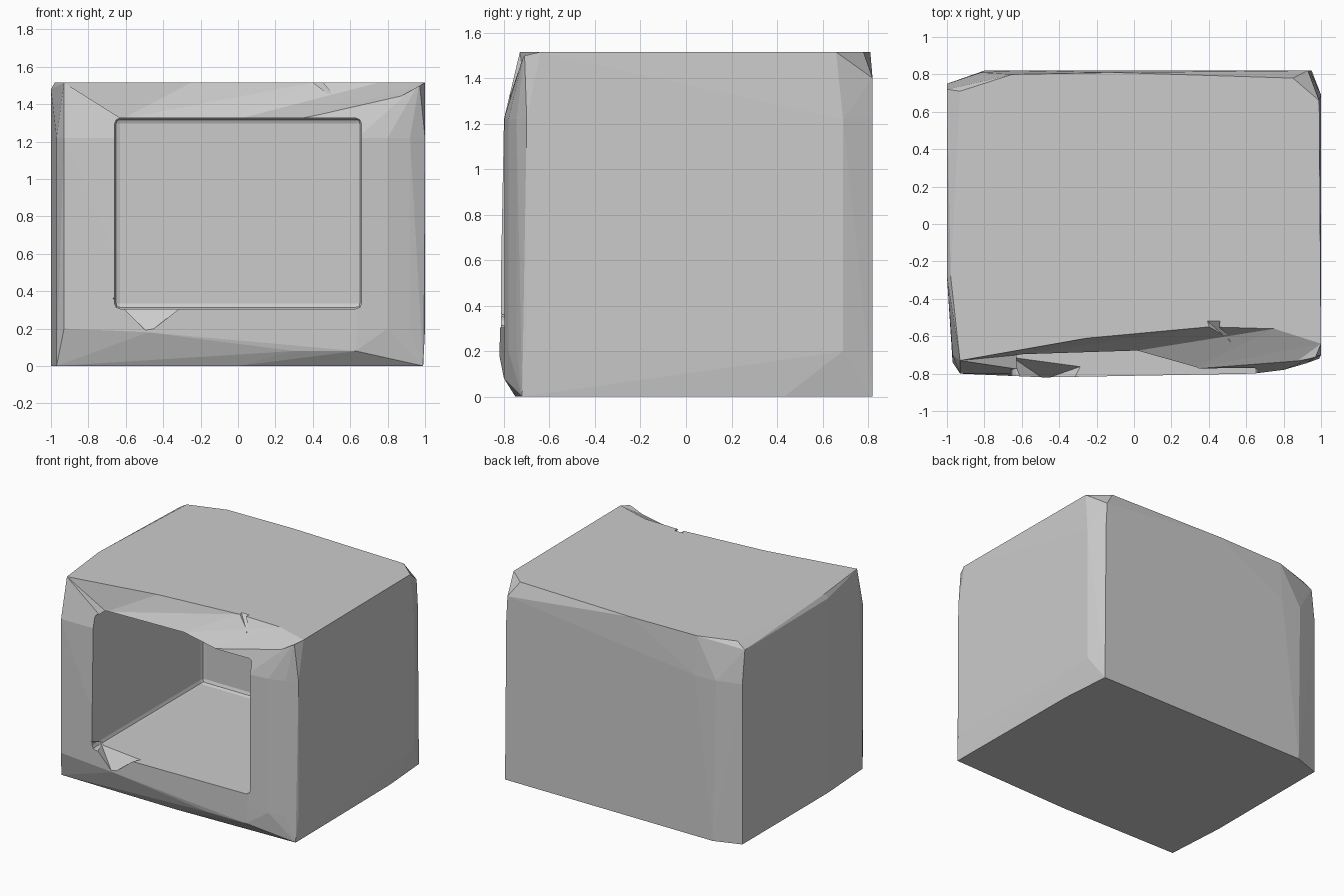
import bpy
import bmesh
from mathutils import Vector

cube = bpy.data.objects.get("Cube")
if cube:
    bpy.data.objects.remove(cube, do_unlink=True)

stone = bpy.data.materials.new("pale_grey_stone")
stone.use_nodes = True
stone.diffuse_color = (0.6, 0.6, 0.6, 1)
stone.node_tree.nodes["Principled BSDF"].inputs["Base Color"].default_value = (0.6, 0.6, 0.6, 1)


def hull(name, points, bevel=0.0):
    """Chipped solid wrapped around a few corner points."""
    bm = bmesh.new()
    for p in points:
        bm.verts.new(p)
    result = bmesh.ops.convex_hull(bm, input=bm.verts)
    loose = set(result["geom_interior"]) | set(result["geom_unused"])
    bmesh.ops.delete(bm, geom=[v for v in loose if isinstance(v, bmesh.types.BMVert)], context="VERTS")
    bmesh.ops.dissolve_limit(bm, angle_limit=0.005, verts=bm.verts, edges=bm.edges)
    if bevel:
        bmesh.ops.bevel(bm, geom=bm.edges[:], offset=bevel, segments=2, profile=0.5, affect="EDGES")
    bmesh.ops.recalc_face_normals(bm, faces=bm.faces)
    mesh = bpy.data.meshes.new(name)
    bm.to_mesh(mesh)
    bm.free()
    mesh.materials.append(stone)
    obj = bpy.data.objects.new(name, mesh)
    bpy.context.collection.objects.link(obj)
    return obj


def level(z, outline):
    return [Vector((x, y, z)) for x, y in outline]


def shifted(points, offset):
    return points + [p + Vector(offset) for p in points]


# Worn outer block: outlines at the foot, the body and the top
sides = [(1, -0.7), (1, 0.69), (0.94, 0.82), (-0.65, 0.82), (-0.82, 0.81), (-1, 0.75), (-1, -0.28)]
front = [(-0.97, -0.7), (-0.93, -0.8), (0.64, -0.8), (0.8, -0.78), (0.92, -0.745)]
foot = [(-0.97, -0.74), (0, -0.75), (0.99, -0.72), (0.98, 0.43), (0.95, 0.82),
        (-0.8, 0.82), (-1, 0.75), (-1, -0.28)]
crown = [(-0.93, -0.73), (0.97, -0.71), (1, -0.64), (0.99, 0.66), (0.85, 0.78), (-0.1, 0.81),
         (-0.65, 0.8), (-0.93, 0.71), (-0.98, -0.28)]
block = level(0, foot) + level(0.2, sides + front) + level(1.22, sides + front) + level(1.515, crown)
block += [Vector(p) for p in [(-0.48, -0.82, 0.18), (0.3, -0.8, 0.08), (0.63, -0.8, 0.08),
                              (-1, 0.72, 1.47), (-1, -0.28, 1.48), (1, -0.64, 1.5), (0.93, 0.82, 1.4)]]
body = hull("hollow_block", block)

# Deep rectangular recess with softened inner corners
opening = level(0.305, [(-0.66, 0.52), (0.66, 0.52), (0.66, -1.1), (-0.66, -1.1)])
cavity = hull("recess_cutter", shifted(opening, (0, 0, 1.02)), 0.03)

# Sloping break along the upper front edge
break_top = level(1.515, [(-0.93, -0.73), (-0.25, -0.61), (0.4, -0.55), (0.75, -0.56), (1, -0.64)])
break_low = [Vector(p) for p in [(-0.62, -0.7, 1.32), (0, -0.68, 1.32), (0.32, -0.77, 1.32), (0.85, -0.75, 1.43)]]
break_cut = hull("upper_break_cutter", shifted(break_top, (0, 0, 0.2)) + shifted(break_low, (0, -0.4, 0))
                 + [p + Vector((0, -0.5, 0.2)) for p in break_top])

# Chip in the sill and a short crack in the upper edge
chip = [Vector(p) for p in [(-0.67, -0.7, 0.32), (-0.28, -0.76, 0.31), (-0.48, -0.83, 0.18)]]
chip_cut = hull("sill_chip_cutter", shifted(chip, (0, -0.15, 0.06)))
crack = [Vector(p) for p in [(0.37, -0.5, 1.53), (0.45, -0.5, 1.53), (0.52, -0.63, 1.43), (0.42, -0.66, 1.53)]]
crack_cut = hull("edge_crack_cutter", crack)

# Cut the openings and bake the result
for cutter in (cavity, break_cut, chip_cut, crack_cut):
    mod = body.modifiers.new(cutter.name, "BOOLEAN")
    mod.operation = "DIFFERENCE"
    mod.solver = "EXACT"
    mod.object = cutter
bpy.context.view_layer.update()
baked = bpy.data.meshes.new_from_object(body.evaluated_get(bpy.context.evaluated_depsgraph_get()))
body.modifiers.clear()
body.data = baked
for cutter in (cavity, break_cut, chip_cut, crack_cut):
    bpy.data.objects.remove(cutter, do_unlink=True)
